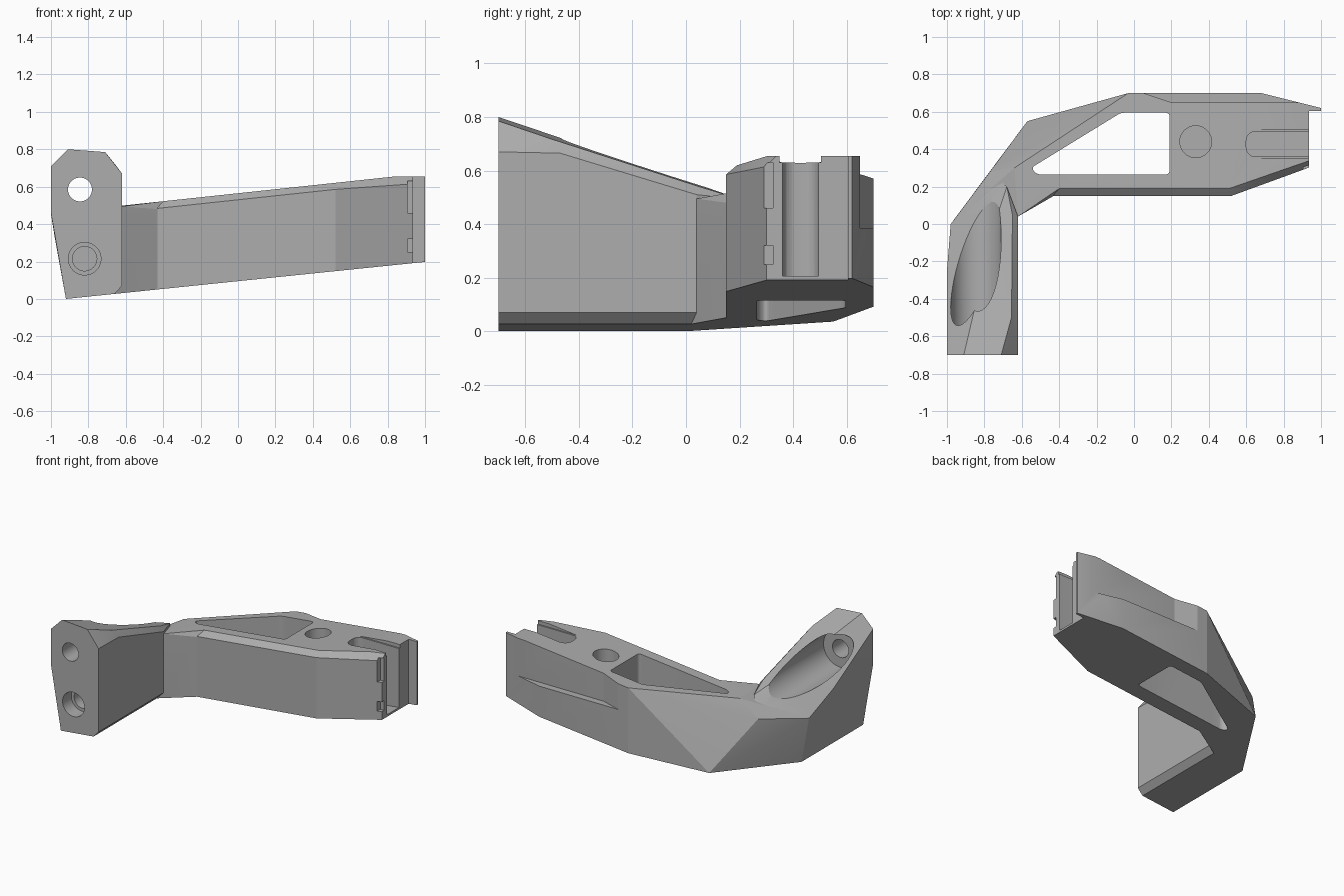
import bpy, bmesh, math
from mathutils import Matrix, Vector

if "Cube" in bpy.data.objects:
    bpy.data.objects.remove(bpy.data.objects["Cube"])

grey = bpy.data.materials.new("plain_grey")
grey.use_nodes = True
grey.diffuse_color = (0.42, 0.42, 0.42, 1)
grey.node_tree.nodes["Principled BSDF"].inputs["Base Color"].default_value = (0.42, 0.42, 0.42, 1)


def low(x):
    """Sloping underside height."""
    return 0.103 * (x + 0.92)


def top(x):
    """Sloping upper height, level near the tip."""
    return min(0.565 + 0.107 * x, 0.655)


def to_object(name, bm):
    bmesh.ops.recalc_face_normals(bm, faces=bm.faces[:])
    mesh = bpy.data.meshes.new(name)
    bm.to_mesh(mesh)
    bm.free()
    ob = bpy.data.objects.new(name, mesh)
    bpy.context.scene.collection.objects.link(ob)
    mesh.materials.append(grey)
    return ob


def hull(name, points):
    """Convex block around a few corner points."""
    bm = bmesh.new()
    for p in points:
        bm.verts.new(p)
    bmesh.ops.convex_hull(bm, input=bm.verts[:])
    for v in [v for v in bm.verts if not v.link_faces]:
        bm.verts.remove(v)
    return to_object(name, bm)


def prism(name, plan, bottom, z1, radius=0):
    """Upright prism with rounded corners; bottom is a height function of x."""
    bm = bmesh.new()
    a = [bm.verts.new((x, y, bottom(x))) for x, y in plan]
    b = [bm.verts.new((x, y, z1)) for x, y in plan]
    bm.faces.new(a)
    bm.faces.new(b)
    uprights = []
    for i in range(len(plan)):
        j = (i + 1) % len(plan)
        bm.faces.new((a[i], a[j], b[j], b[i]))
        uprights.append(bm.edges.get((a[i], b[i])))
    if radius:
        bmesh.ops.recalc_face_normals(bm, faces=bm.faces[:])
        bmesh.ops.bevel(bm, geom=uprights, offset=radius, segments=6, profile=0.5,
                        affect='EDGES', clamp_overlap=True)
    return to_object(name, bm)


def box(name, x0, x1, y0, y1, z0, z1, radius=0):
    return prism(name, [(x0, y0), (x1, y0), (x1, y1), (x0, y1)], lambda x: z0, z1, radius)


def rod(name, start, end, r):
    bm = bmesh.new()
    s, e = Vector(start), Vector(end)
    turn = (e - s).to_track_quat('Z', 'Y').to_matrix().to_4x4()
    bmesh.ops.create_cone(bm, cap_ends=True, segments=48, radius1=r, radius2=r,
                          depth=(e - s).length, matrix=Matrix.Translation((s + e) / 2) @ turn)
    return to_object(name, bm)


def volume(mesh):
    bm = bmesh.new()
    bm.from_mesh(mesh)
    v = bm.calc_volume()
    bm.free()
    return v


def combine(target, other, operation):
    """Boolean, taking the first solver that gives a sound change of volume."""
    before = volume(target.data)
    for solver in ('MANIFOLD', 'EXACT'):
        mod = target.modifiers.new("shape", 'BOOLEAN')
        mod.operation, mod.solver, mod.object = operation, solver, other
        graph = bpy.context.evaluated_depsgraph_get()
        mesh = bpy.data.meshes.new_from_object(target.evaluated_get(graph))
        target.modifiers.remove(mod)
        ratio = volume(mesh) / before
        if (ratio > 1.00001) if operation == 'UNION' else (0.5 < ratio < 0.99999):
            target.data = mesh
            break
    bpy.data.objects.remove(other)


# Foot block with sloping top and cut corners
front = [(-0.92, low(-0.92)), (-0.66, low(-0.66)), (-0.62, 0.07), (-0.62, 0.67),
         (-0.71, 0.785), (-0.91, 0.8), (-1, 0.71), (-1, 0.46)]
bracket = hull("bracket", [(x, -0.7, z) for x, z in front] + [
    (-1, -0.25, 0.455), (-0.98, 0, 0.33), (-0.92, 0, low(-0.92)), (-0.746, 0, 0.564),
    (-0.62, -0.47, 0.665), (-0.655, -0.5, 0.717), (-0.65, 0.05, 0.54), (-0.62, 0.04, 0.51),
    (-0.62, 0.04, 0.07), (-0.66, 0.02, low(-0.66)), (-0.68, 0.2, 0.494), (-0.77, 0.28, 0.375)])

# Elbow between foot and arm
elbow = hull("elbow", [
    (-0.92, 0, low(-0.92)), (-0.98, 0, 0.33), (-0.77, 0.28, 0.375), (-0.64, 0.3, top(-0.64)),
    (-0.57, 0.55, low(-0.57)), (-0.03, 0.7, top(-0.03)), (-0.03, 0.7, low(-0.03)),
    (-0.66, 0.02, low(-0.66)), (-0.62, 0.04, 0.07), (-0.62, 0.04, 0.495), (-0.57, 0.19, top(-0.57)),
    (-0.43, 0.15, low(-0.43)), (-0.43, 0.15, 0.48), (-0.4, 0.19, top(-0.4)),
    (-0.1, 0.4, top(-0.1)), (-0.1, 0.4, low(-0.1))])

# Long arm
arm_low = [(-0.43, 0.15), (0.52, 0.15), (1, 0.325), (1, 0.62), (0.68, 0.7), (-0.03, 0.7)]
arm_top = [(-0.43, 0.19), (0.51, 0.19), (0.84, 0.305), (1, 0.36), (1, 0.62),
           (0.84, 0.66), (0.68, 0.7), (-0.03, 0.7)]
arm = hull("arm", [(x, y, low(x)) for x, y in arm_low] + [(x, y, top(x)) for x, y in arm_top]
           + [(x, y, top(x) - 0.035) for x, y in arm_low[:3]])

combine(bracket, elbow, 'UNION')
combine(bracket, arm, 'UNION')

# Arm openings: window, blind hole, end slot, rear recess and stepped end
window = [(0.19, 0.265), (0.19, 0.595), (-0.07, 0.595), (-0.55, 0.3), (-0.52, 0.265)]
recess = [(0.02, 0.71), (0.2, 0.65), (0.9, 0.65), (0.9, 0.8), (0.02, 0.8)]
slot = [(0.6, 0.36), (1.1, 0.36), (1.1, 0.495), (0.6, 0.495)]
cutters = [
    prism("window", window, lambda x: -0.5, 1, 0.02),
    rod("blind_hole", (0.33, 0.44, 0.25), (0.33, 0.44, 1), 0.085),
    prism("slot", slot, lambda x: low(x) + 0.015, 1, 0.05),
    box("slot_rim", 0.59, 1.1, 0.35, 0.505, 0.63, 1, 0.055),
    prism("rear_recess", recess, lambda x: 0.385, 1),
    box("end_step", 0.935, 1.2, 0, 0.605, -0.2, 1),
    box("upper_notch", 0.905, 1.2, 0.2, 0.325, 0.46, 0.63),
    box("lower_notch", 0.905, 1.2, 0.2, 0.325, 0.25, 0.32),
    # Foot bores: screw hole with open channel, and stepped blind hole
    rod("screw_channel", (-0.845, -0.55, 0.585), (-0.845, 0.6, 0.585), 0.135),
    rod("screw_hole", (-0.845, -1, 0.585), (-0.845, -0.4, 0.585), 0.064),
    rod("wide_bore", (-0.82, -1, 0.215), (-0.82, -0.6, 0.215), 0.087),
    rod("deep_bore", (-0.82, -1, 0.215), (-0.82, -0.3, 0.215), 0.065),
]
for cutter in cutters:
    combine(bracket, cutter, 'DIFFERENCE')

bpy.ops.object.select_all(action='DESELECT')
bracket.select_set(True)
bpy.context.view_layer.objects.active = bracket
bpy.ops.object.shade_smooth_by_angle(angle=math.radians(15))
